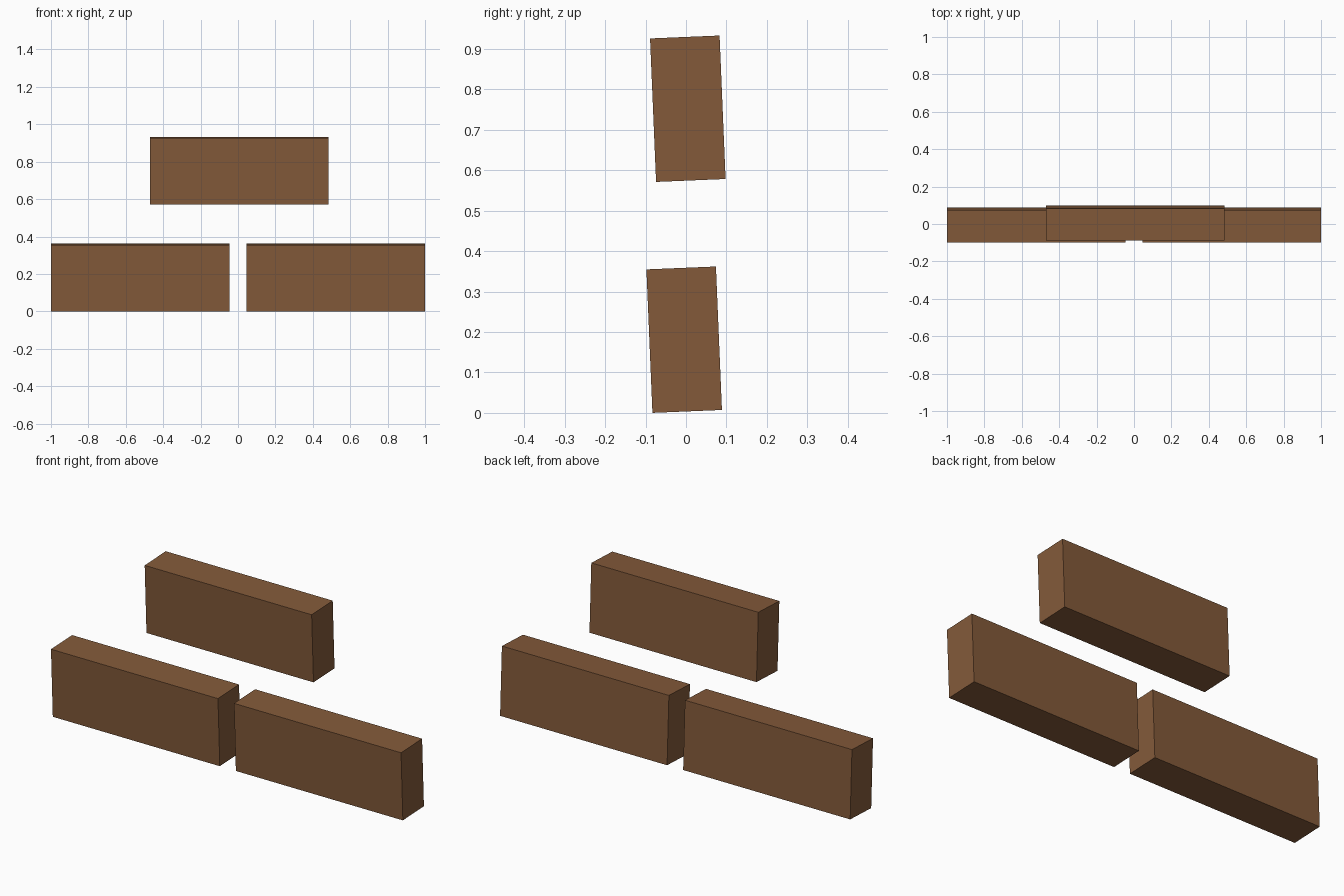
import bpy
from math import radians

default = bpy.data.objects.get("Cube")
if default:
    bpy.data.objects.remove(default, do_unlink=True)

# Brown brick material
COLOUR = (0.227, 0.102, 0.042, 1.0)
brown = bpy.data.materials.new("brick_brown")
brown.use_nodes = True
brown.diffuse_color = COLOUR
brown.node_tree.nodes["Principled BSDF"].inputs["Base Color"].default_value = COLOUR

SIZE = (0.954, 0.172, 0.355)  # every brick is the same block
LEAN = radians(2.4)           # top edge leans slightly forward


def brick(name, x, y, z):
    bpy.ops.mesh.primitive_cube_add(size=1, location=(x, y, z), rotation=(LEAN, 0, 0))
    obj = bpy.context.object
    obj.name = name
    obj.scale = SIZE
    obj.data.materials.append(brown)
    return obj


# Lower row: a pair with a narrow gap
for name, side in (("lower_brick_right", -1), ("lower_brick_left", 1)):
    brick(name, side * 0.523, -0.0045, 0.181)

# Upper brick bridging the gap
brick("upper_brick", 0.006, 0.0045, 0.752)
